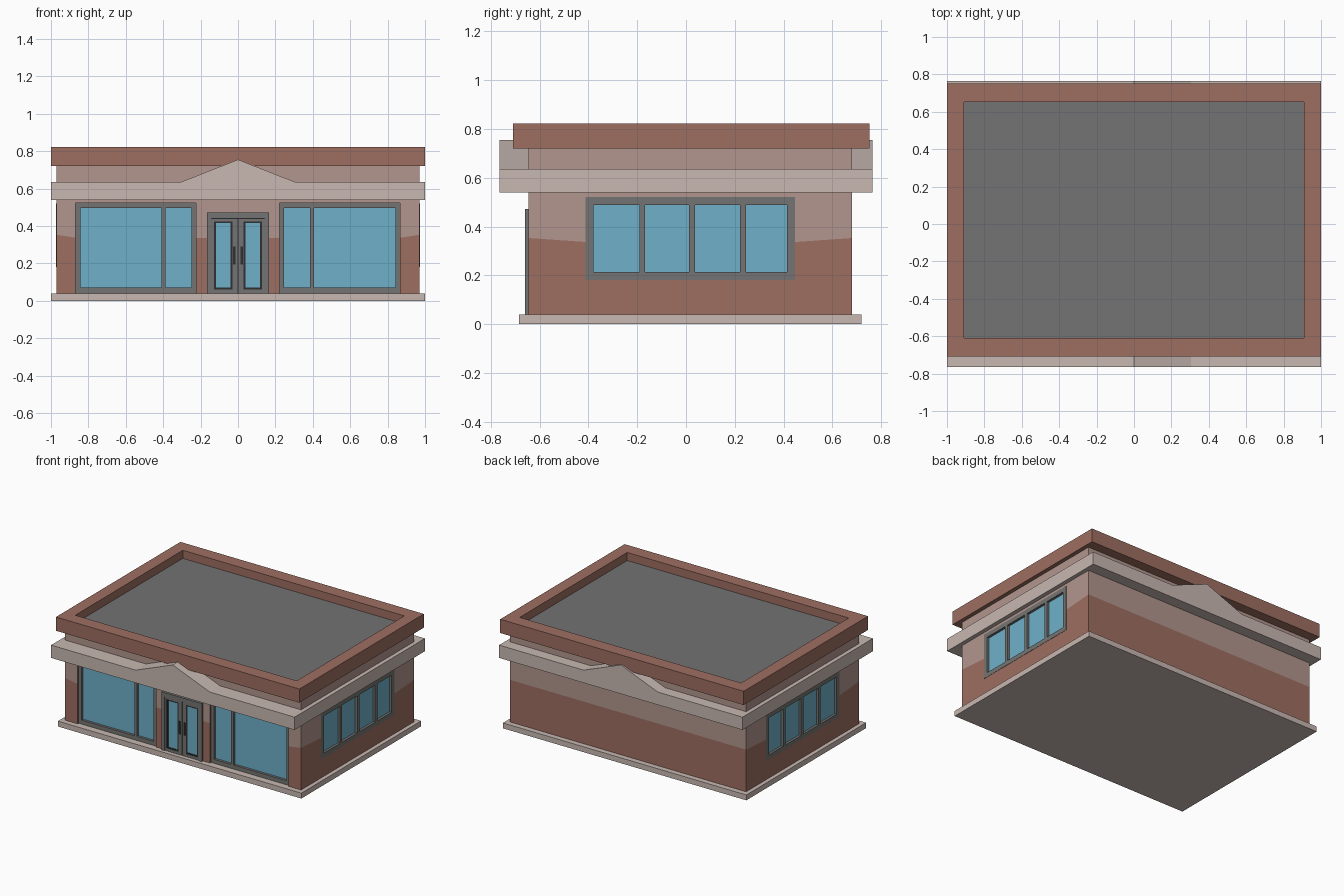
import bpy, bmesh

if "Cube" in bpy.data.objects:
    bpy.data.objects.remove(bpy.data.objects["Cube"])


def material(name, rgb):
    lin = [(c / 255 / 12.92) if c <= 10 else ((c / 255 + 0.055) / 1.055) ** 2.4 for c in rgb]
    m = bpy.data.materials.new(name)
    m.diffuse_color = (*lin, 1)
    m.use_nodes = True
    m.node_tree.nodes["Principled BSDF"].inputs["Base Color"].default_value = m.diffuse_color
    return m


BRICK = material("brick red", (157, 110, 97))
PLASTER = material("dusty pink", (178, 150, 141))
STONE = material("pale stone", (200, 184, 178))
FRAME = material("frame grey", (117, 116, 115))
ROOF = material("roof grey", (116, 115, 115))
GLASS = material("window blue", (110, 176, 202))
DARK = material("near black", (48, 48, 50))


def finish(name, bm, *mats):
    bmesh.ops.recalc_face_normals(bm, faces=bm.faces)
    mesh = bpy.data.meshes.new(name)
    bm.to_mesh(mesh)
    bm.free()
    for m in mats:
        mesh.materials.append(m)
    ob = bpy.data.objects.new(name, mesh)
    bpy.context.collection.objects.link(ob)
    return ob


def boxes(name, mat, *specs):
    """Each spec is x0, x1, y0, y1, z0, z1."""
    bm = bmesh.new()
    for s in specs:
        lo = [min(s[i], s[i + 1]) for i in (0, 2, 4)]
        hi = [max(s[i], s[i + 1]) for i in (0, 2, 4)]
        for v in bmesh.ops.create_cube(bm, size=1)["verts"]:
            v.co = [hi[i] if v.co[i] > 0 else lo[i] for i in range(3)]
    return finish(name, bm, mat)


def ring(u0, u1, z0, z1, w, zb=None):
    """Rectangular frame as four bars in wall coordinates (u, z)."""
    zb = w if zb is None else zb
    return [(u0, u1, z0, z0 + zb), (u0, u1, z1 - w, z1),
            (u0, u0 + w, z0 + zb, z1 - w), (u1 - w, u1, z0 + zb, z1 - w)]


# Wall planes
WX, YF, YB = 0.97, -0.645, 0.68


def on_wall(side, rect, d0, d1):
    """Place a wall rectangle on a side, between two depths into the wall."""
    u0, u1, z0, z1 = rect
    if side == "front":
        return (u0, u1, YF + d0, YF + d1, z0, z1)
    s = 1 if side == "right" else -1
    return (s * (WX - d0), s * (WX - d1), u0, u1, z0, z1)


# Two-tone walls: colour line dips slightly away from the corners
outline = [(-WX, YF, .353), (-.86, YF, .336), (.86, YF, .336), (WX, YF, .353),
           (WX, -.40, .336), (WX, .44, .336), (WX, YB, .353),
           (-WX, YB, .353), (-WX, .44, .336), (-WX, -.40, .336)]
bm = bmesh.new()
levels = [[bm.verts.new((x, y, z)) for x, y, z in
           [(x, y, (.03, s, .73)[k]) for x, y, s in outline]] for k in range(3)]
n = len(outline)
for k in range(2):
    for i in range(n):
        j = (i + 1) % n
        f = bm.faces.new((levels[k][i], levels[k][j], levels[k + 1][j], levels[k + 1][i]))
        f.material_index = k
bm.faces.new(levels[0])
bm.faces.new(levels[2]).material_index = 1
walls = finish("walls", bm, BRICK, PLASTER)

# Window layouts: side, outer rectangle, border, bottom border, mullion spans
side_bars = [(-.19, -.168), (.012, .036), (.222, .246)]
windows = [
    ("front_left", "front", (-.868, -.224, .04, .522), .025, .03, [(-.408, -.388)]),
    ("front_right", "front", (.222, .866, .04, .522), .025, .03, [(.386, .406)]),
    ("right", "right", (-.412, .447, .18, .521), .033, .033, side_bars),
    ("left", "left", (-.412, .447, .18, .521), .033, .033, side_bars),
]

# Cut the window openings
holes = []
for name, side, (u0, u1, z0, z1), w, zb, bars in windows:
    holes.append(on_wall(side, (u0, u1, z0 if z0 > .1 else .02, z1), -.05, .05))
cutter = boxes("opening_cutter", BRICK, *holes)
cutter.hide_render = True
mod = walls.modifiers.new("openings", "BOOLEAN")
mod.operation = "DIFFERENCE"
mod.solver = "EXACT"
mod.object = cutter
bpy.context.view_layer.objects.active = walls
bpy.ops.object.modifier_apply(modifier=mod.name)
bpy.data.objects.remove(cutter)

# Window frames and panes
for name, side, (u0, u1, z0, z1), w, zb, bars in windows:
    d = .012 if side == "front" else -.002
    rects = ring(u0, u1, z0, z1, w, zb)
    rects += [(a, b, z0 + zb, z1 - w) for a, b in bars]
    boxes(name + "_window_frame", FRAME, *[on_wall(side, r, d, .05) for r in rects])
    boxes(name + "_window_glass", GLASS,
          on_wall(side, (u0 + .01, u1 - .01, z0 + .01, z1 - .01), d + .018, .045))

# Base slab
boxes("base_slab", STONE, (-1, 1, -.685, .72, 0, .04))

# Stone band with a gable, run front to back
profile = [(-1, .54), (1, .54), (1, .635), (.305, .635), (0, .755), (-.305, .635), (-1, .635)]
bm = bmesh.new()
face = bm.faces.new([bm.verts.new((x, -.765, z)) for x, z in profile])
ext = bmesh.ops.extrude_face_region(bm, geom=[face])["geom"]
bmesh.ops.translate(bm, vec=(0, 1.53, 0), verts=[v for v in ext if isinstance(v, bmesh.types.BMVert)])
finish("gabled_band", bm, STONE)

# Parapet ring and sunken roof
PF, PB, RF, RB = -.708, .752, -.61, .652
boxes("parapet", BRICK, (-1, 1, PF, RF, .72, .822), (-1, 1, RB, PB, .72, .822),
      (-1, -.91, RF, RB, .72, .822), (.91, 1, RF, RB, .72, .822))
boxes("flat_roof", ROOF, (-.91, .91, RF, RB, .722, .762))

# Entrance: surround, two leaves, dark seals, panes and handles
boxes("door_surround", FRAME,
      (-.165, .165, -.66, YF + .01, .44, .472),
      *[(s * .143, s * .165, -.66, YF + .01, .04, .44) for s in (-1, 1)])
for s, side in ((-1, "left"), (1, "right")):
    boxes(side + "_door_leaf", FRAME,
          *[(s * a, s * b, -.654, YF + .01, c, d) for a, b, c, d in
            ring(.002, .141, .04, .438, .013, .02)],
          (s * .015, s * .03, -.654, YF + .01, .06, .425))
    boxes(side + "_door_seal", DARK,
          *[(s * a, s * b, -.652, YF + .01, c, d) for a, b, c, d in
            ring(.03, .128, .06, .425, .010)])
    boxes(side + "_door_glass", GLASS, (s * .035, s * .125, -.648, YF + .005, .065, .42))
    boxes(side + "_door_handle", DARK, (s * .014, s * .026, -.659, -.65, .195, .29))
boxes("door_gap", DARK, (-.143, .143, -.6465, YF + .005, .04, .44))
